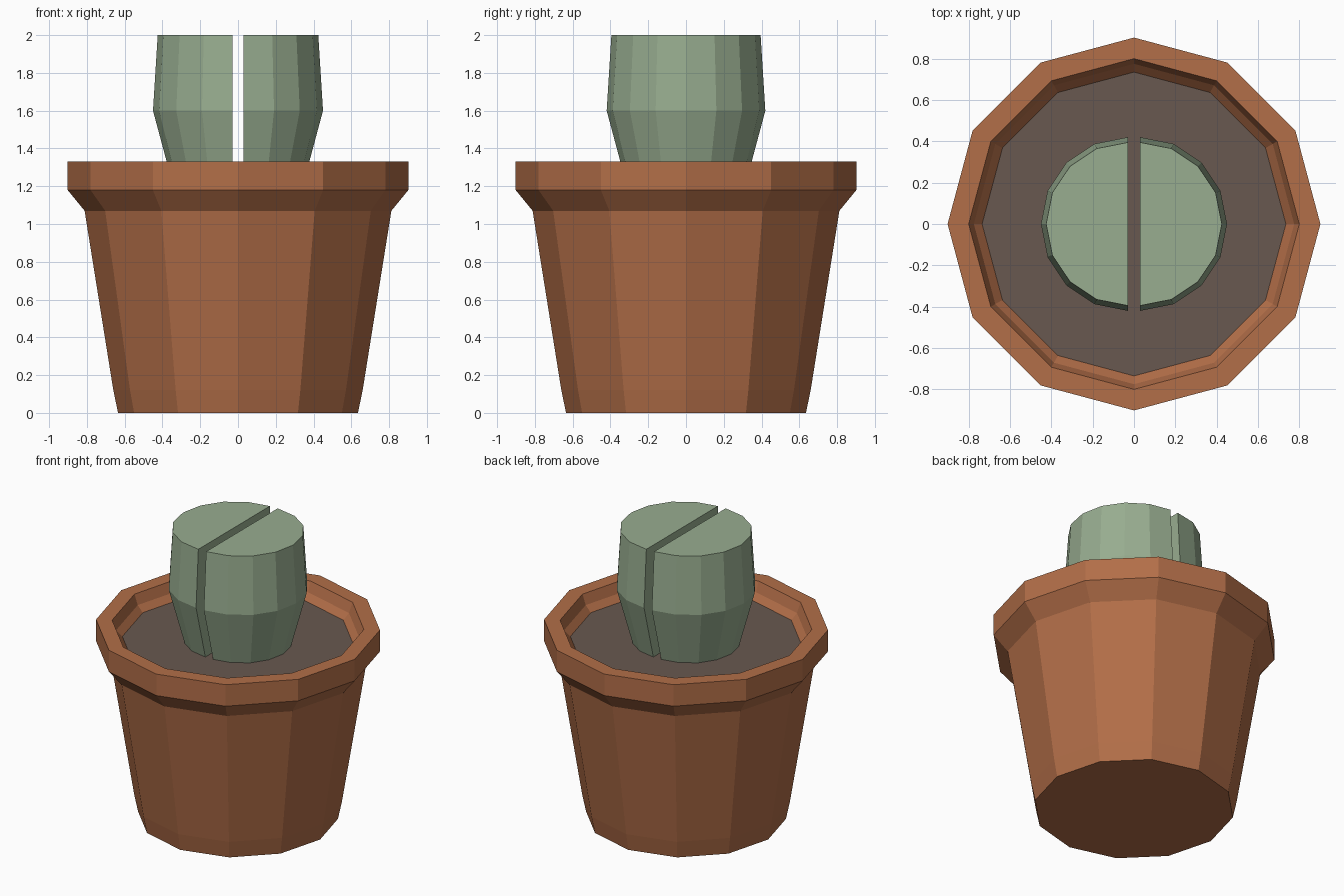
import bpy
import bmesh
import math

if "Cube" in bpy.data.objects:
    bpy.data.objects.remove(bpy.data.objects["Cube"])


def material(name, rgb):
    # sRGB 0-255 to linear
    lin = [((c / 255 + 0.055) / 1.055) ** 2.4 for c in rgb]
    m = bpy.data.materials.new(name)
    m.diffuse_color = (*lin, 1)
    m.use_nodes = True
    m.node_tree.nodes["Principled BSDF"].inputs["Base Color"].default_value = m.diffuse_color
    return m


def finish(name, bm, mat):
    bmesh.ops.recalc_face_normals(bm, faces=bm.faces)
    me = bpy.data.meshes.new(name)
    bm.to_mesh(me)
    bm.free()
    me.materials.append(mat)
    ob = bpy.data.objects.new(name, me)
    bpy.context.collection.objects.link(ob)
    return ob


def loft(name, profile, angles, mat, offset_x=0.0):
    """Stack closed rings of (radius, z) at the given angles and cap both ends."""
    bm = bmesh.new()
    rings = [[bm.verts.new((offset_x + r * math.cos(a), r * math.sin(a), z))
              for a in angles] for r, z in profile]
    n = len(angles)
    for lo, hi in zip(rings, rings[1:]):
        for i in range(n):
            j = (i + 1) % n
            bm.faces.new((lo[i], lo[j], hi[j], hi[i]))
    bm.faces.new(rings[0][::-1])
    bm.faces.new(rings[-1])
    return finish(name, bm, mat)


terracotta = material("terracotta", (178, 110, 72))
earth = material("dark earth", (104, 89, 80))
green = material("cactus green", (152, 173, 144))

twelve = [math.radians(30 * i) for i in range(12)]

# Pot: tapered wall, flared rim, inner lip down to the soil
loft("pot", [(0.635, 0), (0.66, 0.12), (0.812, 1.07), (0.902, 1.18),
             (0.902, 1.33), (0.80, 1.33), (0.775, 1.26), (0.73, 1.21)],
     twelve, terracotta)

# Soil disc
loft("soil", [(0.72, 1.19), (0.735, 1.218)], twelve, earth)

# Cactus stem: two half-round columns with a slit between them
stem = [(0.31, 1.19), (0.42, 1.60), (0.395, 2.0)]
for side, start, x in (("right", -90, 0.03), ("left", 90, -0.03)):
    half = [math.radians(start + 22.5 * i) for i in range(9)]
    loft("cactus_half_" + side, stem, half, green, x)
